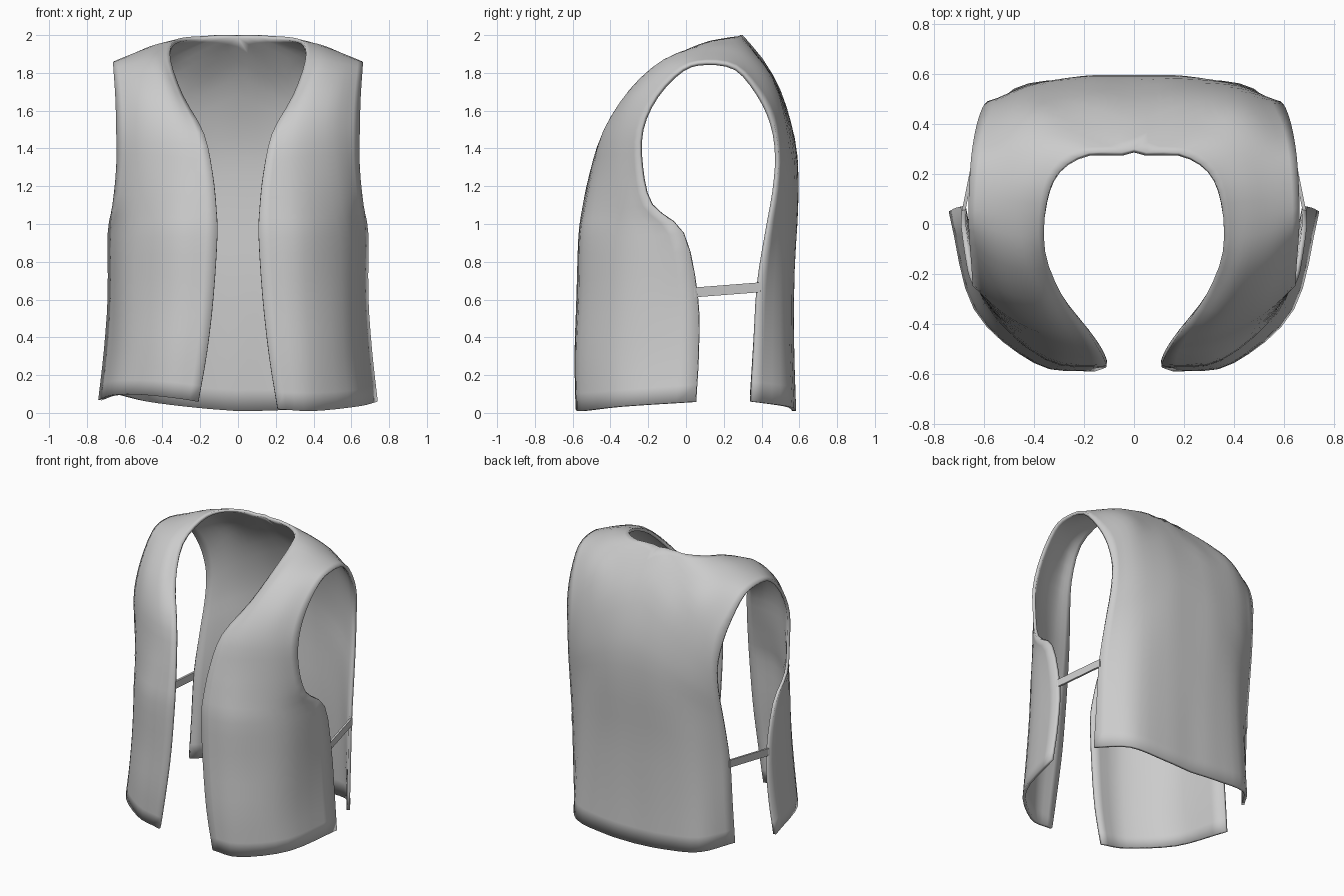
import bpy, bmesh, math
from mathutils import Vector

# Four rails run from the front hem, over the shoulder, down to the back hem (right half)
opening_edge = [(.21, -.585, .02), (.165, -.59, .3), (.13, -.58, .62), (.11, -.57, .93),
                (.115, -.55, 1.08), (.135, -.51, 1.27), (.18, -.44, 1.48), (.29, -.28, 1.68),
                (.355, -.11, 1.86), (.35, .08, 1.955), (.3, .21, 1.985), (.18, .285, 1.995),
                (0, .30, 2), (0, .46, 1.79), (0, .575, 1.46), (0, .595, 1.15),
                (0, .575, .75), (0, .57, .35), (0, .58, .01)]
inner_panel = [(.40, -.555, .01), (.38, -.56, .3), (.36, -.545, .62), (.35, -.54, .93),
               (.33, -.52, 1.08), (.32, -.48, 1.28), (.33, -.43, 1.5), (.38, -.30, 1.71),
               (.44, -.12, 1.87), (.45, .09, 1.94), (.42, .235, 1.945), (.35, .34, 1.92),
               (.23, .40, 1.86), (.2, .51, 1.68), (.2, .58, 1.4), (.21, .59, 1.12),
               (.21, .57, .73), (.21, .57, .35), (.22, .58, .015)]
outer_panel = [(.64, -.34, .035), (.61, -.34, .3), (.60, -.32, .62), (.59, -.32, .93),
               (.55, -.36, 1.08), (.52, -.37, 1.3), (.50, -.36, 1.5), (.52, -.27, 1.69),
               (.55, -.09, 1.85), (.55, .10, 1.905), (.53, .26, 1.89), (.49, .38, 1.83),
               (.42, .47, 1.74), (.42, .53, 1.53), (.42, .555, 1.28), (.43, .54, 1.05),
               (.44, .53, .7), (.46, .53, .36), (.48, .54, .035)]
armhole_edge = [(.74, .05, .06), (.71, .065, .33), (.69, .06, .62), (.69, -.015, .95),
                (.665, -.185, 1.1), (.645, -.24, 1.3), (.645, -.24, 1.5), (.65, -.16, 1.68),
                (.66, -.02, 1.825), (.66, .11, 1.86), (.65, .27, 1.83), (.63, .39, 1.69),
                (.605, .465, 1.53), (.585, .49, 1.36), (.59, .475, 1.17), (.605, .435, .95),
                (.62, .39, .68), (.625, .37, .37), (.63, .35, .06)]


def smooth_curve(points, steps):
    """Catmull-Rom curve through the points."""
    p = [Vector(q) for q in points]
    p = [2 * p[0] - p[1]] + p + [2 * p[-1] - p[-2]]
    out = []
    for i in range(1, len(p) - 2):
        a, b, c, d = p[i - 1:i + 3]
        for s in range(steps):
            t = s / steps
            out.append(.5 * (2 * b + (c - a) * t + (2 * a - 5 * b + 4 * c - d) * t * t
                             + (3 * b - a - 3 * c + d) * t ** 3))
    return out + [p[-2]]


def finish(bm, name):
    me = bpy.data.meshes.new(name)
    bm.to_mesh(me)
    bm.free()
    ob = bpy.data.objects.new(name, me)
    bpy.context.collection.objects.link(ob)
    return ob


# Vest body: loft across the rails, then weld both halves at the centre back
rails = [smooth_curve(r, 3) for r in (opening_edge, inner_panel, outer_panel, armhole_edge)]
for p in rails[0]:
    p.x, p.z = max(0, p.x), min(2, p.z)
rows = [smooth_curve(r, 4) for r in zip(*rails)]
bm = bmesh.new()
for side in (1, -1):
    grid = []
    for j, row in enumerate(rows):
        line = []
        for i, p in enumerate(row):
            u, z = i / (len(row) - 1), max(0, p.z)
            if side < 0:  # the left hem hangs slightly higher
                front = j < len(rows) / 2
                lift = .04 - .03 * u + .055 * math.sin(math.pi * u) if front else .04 * u
                z += lift * max(0, 1 - z / .5)
            line.append(bm.verts.new((side * p.x, p.y, z)))
        grid.append(line)
    for r0, r1 in zip(grid, grid[1:]):
        for i in range(len(r0) - 1):
            f = (r0[i], r0[i + 1], r1[i + 1], r1[i])
            bm.faces.new(f if side > 0 else f[::-1])
bmesh.ops.remove_doubles(bm, verts=bm.verts, dist=.0005)
vest = finish(bm, "vest_body")
cloth = vest.modifiers.new("cloth_thickness", 'SOLIDIFY')
cloth.thickness = .02
cloth.offset = -1
bpy.context.view_layer.objects.active = vest
vest.select_set(True)
bpy.ops.object.shade_smooth_by_angle(angle=math.radians(40))

# Side straps joining the front and back panels
for side, name in ((1, "right_strap"), (-1, "left_strap")):
    bm = bmesh.new()
    bmesh.ops.create_cube(bm, size=1)
    for v in bm.verts:
        back = v.co.y > 0
        cx, y, cz = (.612, .395, .665) if back else (.682, .045, .638)
        v.co = (side * cx + v.co.x * .014, y, cz + v.co.z * .052)
    finish(bm, name)
